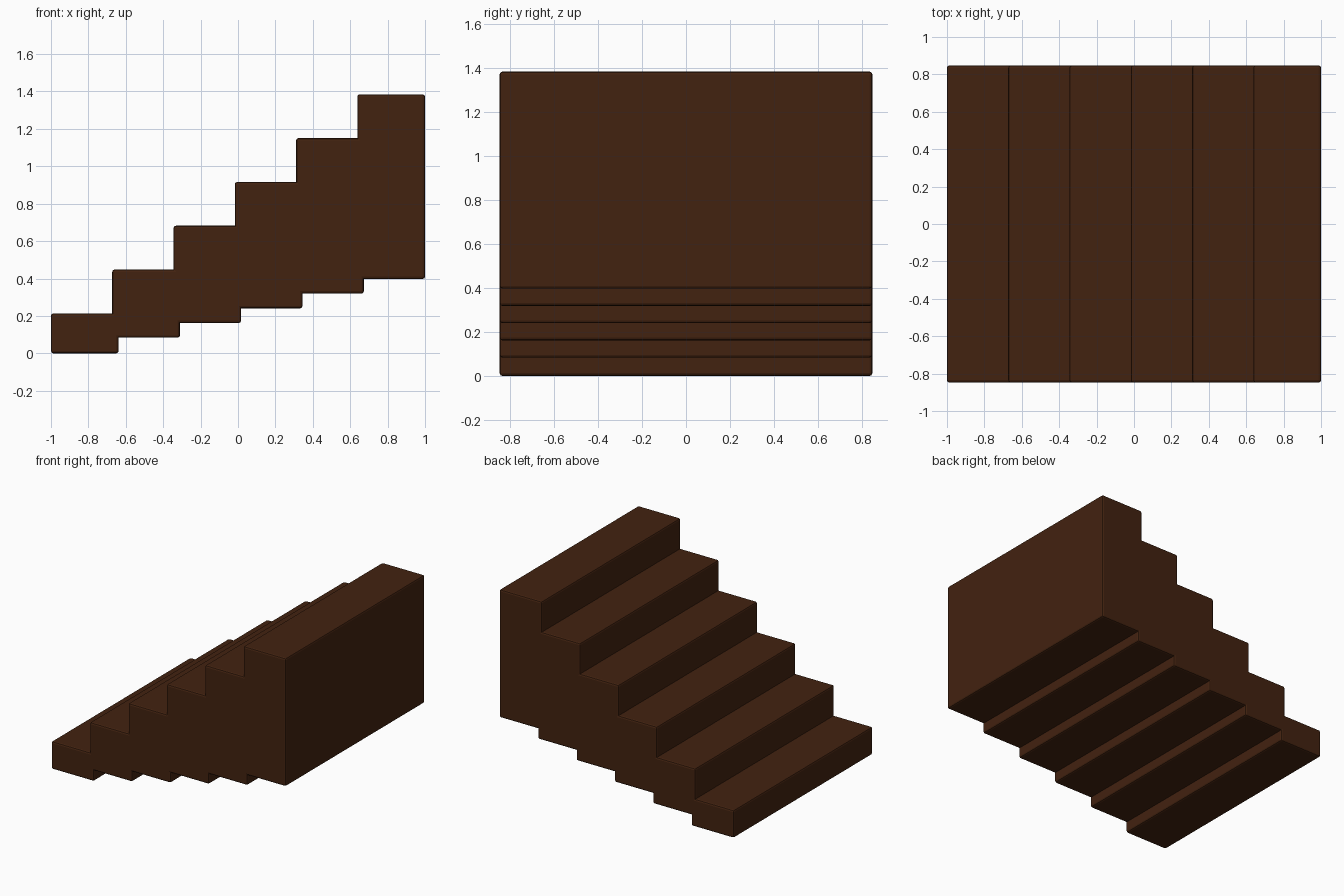
import bpy

if "Cube" in bpy.data.objects:
    bpy.data.objects.remove(bpy.data.objects["Cube"])

# Dark brown wood
wood = bpy.data.materials.new("dark brown wood")
wood.diffuse_color = (0.055, 0.016, 0.005, 1)
wood.use_nodes = True
wood.node_tree.nodes["Principled BSDF"].inputs["Base Color"].default_value = wood.diffuse_color

STEPS = 6
WIDTH = 0.362        # tread depth along x
HALF_Y = 0.848       # half of the stair width
RUN = (2 - WIDTH) / (STEPS - 1)


def block(name, x0, x1, z0, z1):
    """Softly bevelled box spanning the full stair width."""
    bpy.ops.mesh.primitive_cube_add(size=1, location=((x0 + x1) / 2, 0, (z0 + z1) / 2))
    ob = bpy.context.object
    ob.name = name
    ob.scale = (x1 - x0, 2 * HALF_Y, z1 - z0)
    bpy.ops.object.transform_apply(location=False, rotation=False, scale=True)
    ob.data.materials.append(wood)
    bevel = ob.modifiers.new("soft edges", 'BEVEL')
    bevel.width = 0.013
    bevel.segments = 2
    return ob


# Overlapping steps: tops climb faster than undersides
for i in range(STEPS):
    x0 = -1 + i * RUN
    bottom = 0 if i == 0 else 0.005 + 0.0785 * i
    block(f"step_{i + 1}", x0, x0 + WIDTH, bottom, 0.214 + 0.2342 * i)
